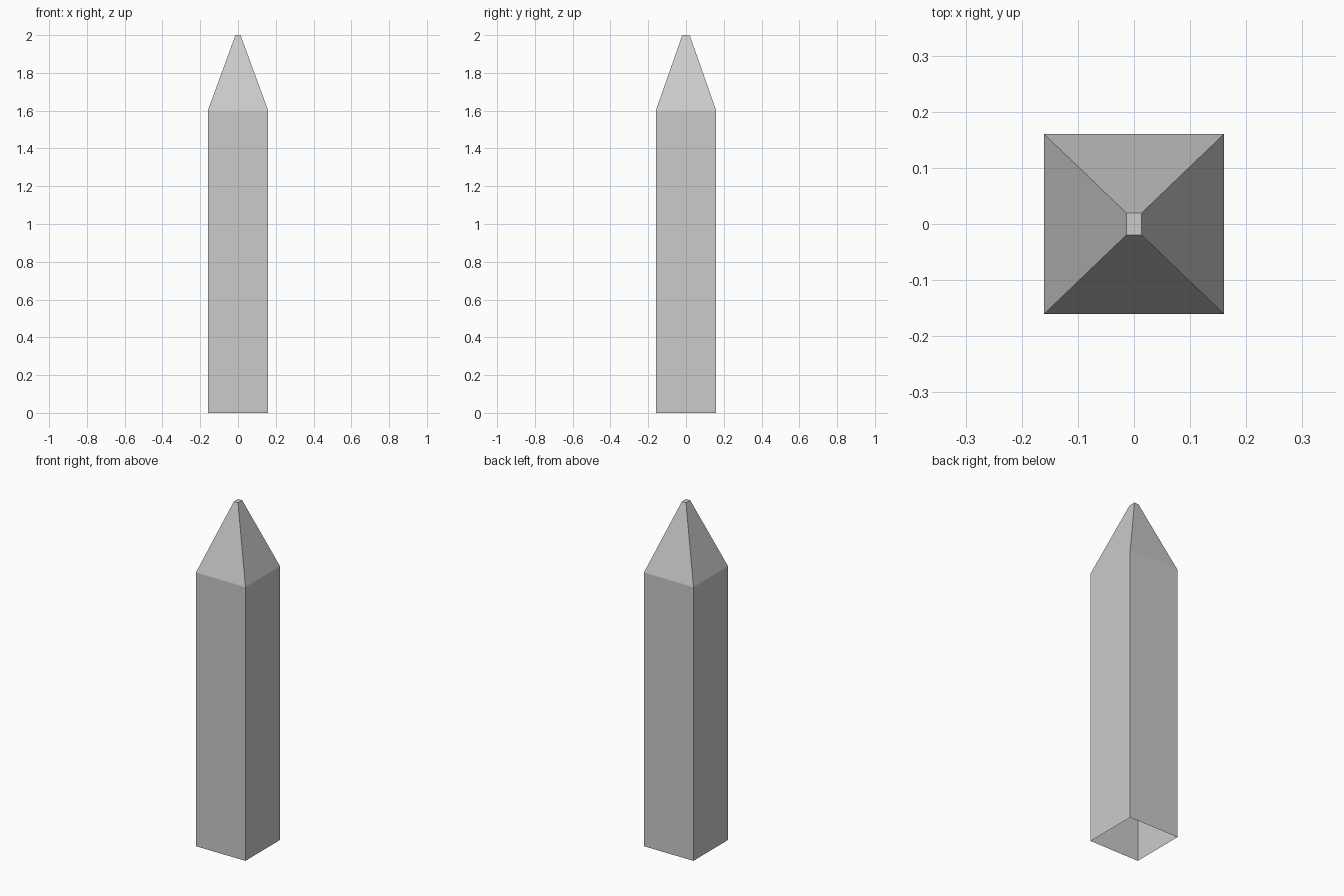
import bpy
import bmesh

if "Cube" in bpy.data.objects:
    bpy.data.objects.remove(bpy.data.objects["Cube"])

# Square post shell, open underneath, tapering to a tiny flat tip
# Each section: half width x, half depth y, height z
SECTIONS = [(0.16, 0.16, 0.0), (0.16, 0.16, 1.6), (0.0135, 0.0195, 2.0)]

bm = bmesh.new()
rings = [[bm.verts.new((sx * hx, sy * hy, z))
          for sx, sy in ((-1, -1), (1, -1), (1, 1), (-1, 1))]
         for hx, hy, z in SECTIONS]

# Side walls and sloped point
for low, high in zip(rings, rings[1:]):
    for i in range(4):
        j = (i + 1) % 4
        bm.faces.new((low[i], low[j], high[j], high[i]))

# Flat tip
bm.faces.new(rings[-1])

mesh = bpy.data.meshes.new("pointed_post")
bm.to_mesh(mesh)
bm.free()
post = bpy.data.objects.new("pointed_post", mesh)
bpy.context.collection.objects.link(post)
